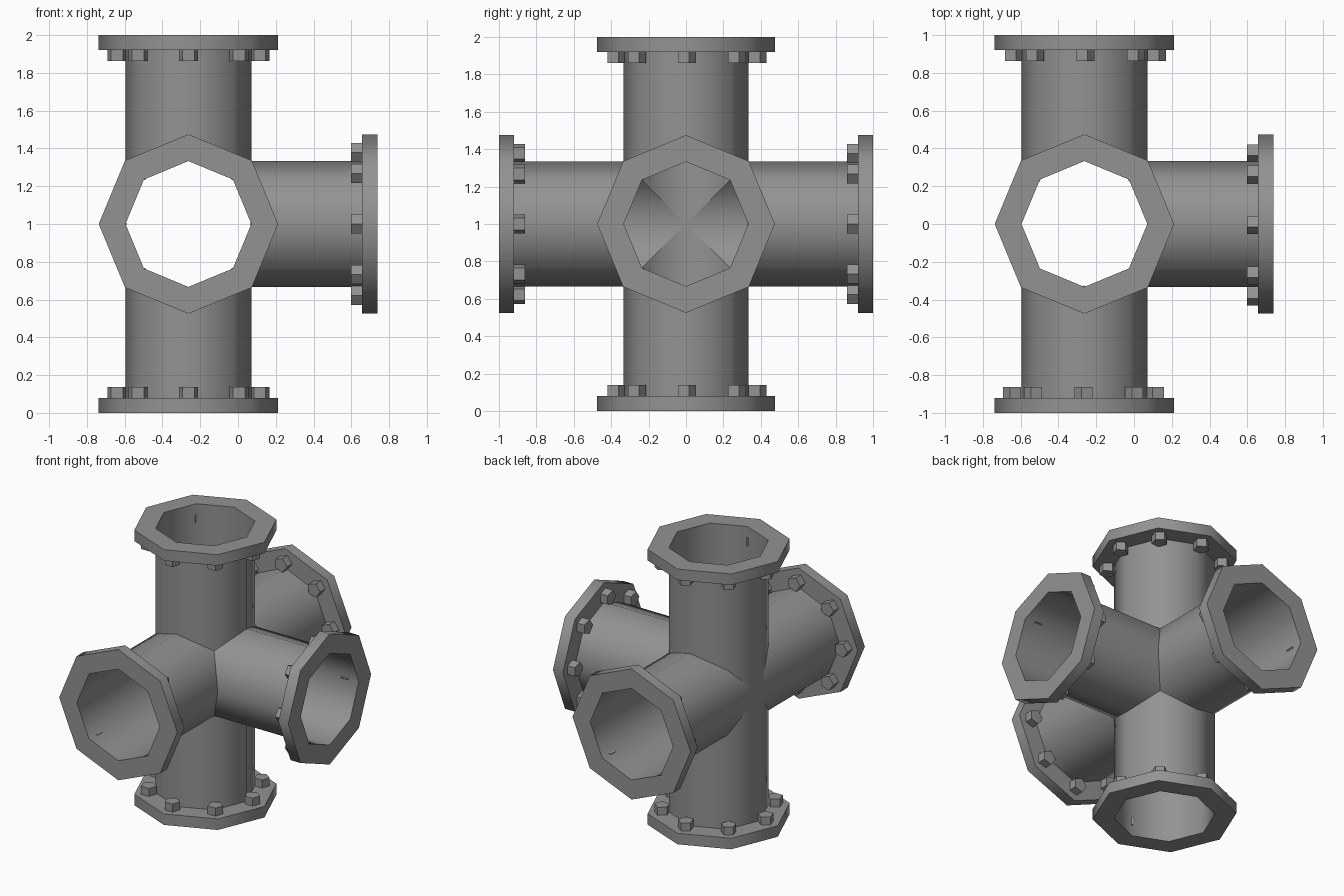
import bpy, bmesh
from math import sin, cos, pi, radians
from mathutils import Vector

if "Cube" in bpy.data.objects:
    bpy.data.objects.remove(bpy.data.objects["Cube"])

C = Vector((-0.2625, 0, 1))       # junction centre
R, RIM, THICK = 0.333, 0.475, 0.08
BOLT_RING, BOLT_R, BOLT_H = 0.378, 0.053, 0.058

# arm name, axis, direction the bolt heads point
ARMS = [("top", (0, 0, 1), (0, 1, 0)), ("bottom", (0, 0, -1), (0, 1, 0)),
        ("right", (1, 0, 0), (0, -1, 0)), ("back", (0, 1, 0), (1, 0, 0)),
        ("front", (0, -1, 0), (-1, 0, 0))]
ARMS = [(n, Vector(d), Vector(v)) for n, d, v in ARMS]

# dark grey iron
iron = bpy.data.materials.new("dark_iron")
iron.diffuse_color = (0.29, 0.29, 0.29, 1)
iron.use_nodes = True
iron.node_tree.nodes["Principled BSDF"].inputs["Base Color"].default_value = iron.diffuse_color


def ring(d, v, r, n=8):
    u = v.cross(d)
    return [v * r * cos(2 * pi * i / n) + u * r * sin(2 * pi * i / n) for i in range(n)]


def bridge(bm, a, b):
    for i in range(len(a)):
        j = (i + 1) % len(a)
        bm.faces.new((a[i], a[j], b[j], b[i]))


def add_verts(bm, pts, offset):
    return [bm.verts.new(C + p + offset) for p in pts]


def finish(bm, name):
    bmesh.ops.recalc_face_normals(bm, faces=bm.faces)
    me = bpy.data.meshes.new(name)
    bm.to_mesh(me)
    bm.free()
    me.materials.append(iron)
    ob = bpy.data.objects.new(name, me)
    bpy.context.collection.objects.link(ob)
    bpy.ops.object.select_all(action='DESELECT')
    ob.select_set(True)
    bpy.context.view_layer.objects.active = ob
    bpy.ops.object.shade_smooth_by_angle(angle=radians(50))
    return me


for name, d, v in ARMS:
    # octagonal pipe, mitred against its neighbours, shaded round
    bm = bmesh.new()
    pts = ring(d, v, R)
    others = [o for _, o, _ in ARMS if abs(o.dot(d)) < 0.5]
    inner = [bm.verts.new(C + p + d * max(0, max(p.dot(o) for o in others))) for p in pts]
    bridge(bm, inner, add_verts(bm, pts, d * (1 - THICK)))
    me = finish(bm, name + "_pipe")
    face = me.polygons[0]
    mid = face.center - C
    sign = 1 if face.normal.dot(mid - d * mid.dot(d)) > 0 else -1
    if sign < 0:
        me.flip_normals()
    offs = [vert.co - C for vert in me.vertices]
    me.normals_split_custom_set_from_vertices([(o - d * o.dot(d)).normalized() for o in offs])

    # octagonal flange ring
    bm = bmesh.new()
    loops = [add_verts(bm, ring(d, v, r), d * t) for r, t in
             ((R, 1 - THICK), (RIM, 1 - THICK), (RIM, 1), (R, 1))]
    for i in range(4):
        bridge(bm, loops[i], loops[(i + 1) % 4])
    finish(bm, name + "_flange")

    # eight five-sided bolt heads behind the flange
    bm = bmesh.new()
    for p in ring(d, v, BOLT_RING):
        prof = [p + q for q in ring(d, v, BOLT_R, 5)]
        a = add_verts(bm, prof, d * (1 - THICK))
        b = add_verts(bm, prof, d * (1 - THICK - BOLT_H))
        bridge(bm, a, b)
        bm.faces.new(a)
        bm.faces.new(b)
    finish(bm, name + "_bolts")
